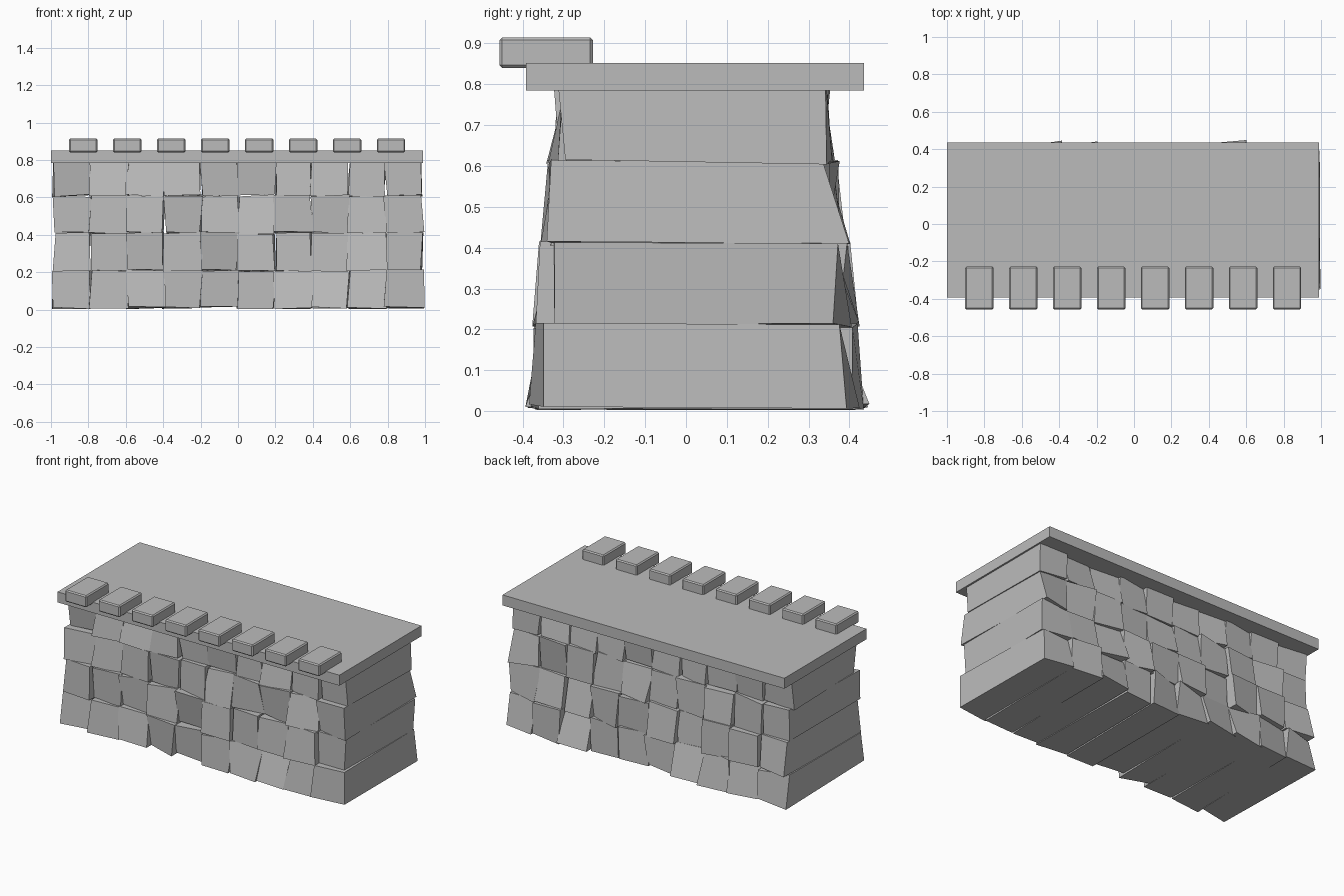
import bpy, bmesh, random
from mathutils import Vector

if "Cube" in bpy.data.objects:
    bpy.data.objects.remove(bpy.data.objects["Cube"])

random.seed(7)

stone = bpy.data.materials.new("grey stone")
stone.diffuse_color = (0.5, 0.5, 0.5, 1)
stone.use_nodes = True
stone.node_tree.nodes["Principled BSDF"].inputs["Base Color"].default_value = stone.diffuse_color


def add_box(name, lo, hi, move=None, bevel=0):
    """Box between two corners; move(co) may displace each vertex."""
    bm = bmesh.new()
    bmesh.ops.create_cube(bm, size=1)
    for v in bm.verts:
        v.co = Vector([lo[i] + (v.co[i] + 0.5) * (hi[i] - lo[i]) for i in range(3)])
        if move:
            v.co = move(v.co)
    if bevel:
        bmesh.ops.bevel(bm, geom=bm.edges[:], offset=bevel, segments=1, affect='EDGES')
    mesh = bpy.data.meshes.new(name)
    bm.to_mesh(mesh)
    bm.free()
    mesh.materials.append(stone)
    obj = bpy.data.objects.new(name, mesh)
    bpy.context.collection.objects.link(obj)
    return obj


def rough(co):
    """Taper the wall towards the top and knock each corner out of true."""
    t = co.z / 0.81
    y = (-0.36 + 0.06 * t) if co.y < 0 else (0.415 - 0.085 * t)
    out = 0.036 * (1 - 0.3 * t)
    return Vector((co.x + random.uniform(-0.012, 0.012),
                   y + random.uniform(-out, out),
                   max(0.0, co.z + random.uniform(-0.008, 0.008))))


# Wall of rough blocks, each running the full depth
COLS, ROWS = 10, 4
x0, x1, z0, z1 = -0.985, 0.985, 0.01, 0.81
w, h = (x1 - x0) / COLS, (z1 - z0) / ROWS
for r in range(ROWS):
    for c in range(COLS):
        add_box(f"wall_block_{r}_{c}",
                (x0 + c * w, -1, z0 + r * h),
                (x0 + (c + 1) * w, 1, z0 + (r + 1) * h), rough)

# Walkway slab on top
add_box("walkway_slab", (-1.0, -0.392, 0.785), (0.99, 0.436, 0.852))

# Row of battlement stones along the front edge
for i in range(8):
    x = -0.903 + i * 0.235
    add_box(f"battlement_{i}", (x, -0.457, 0.84), (x + 0.152, -0.228, 0.915), bevel=0.007)
